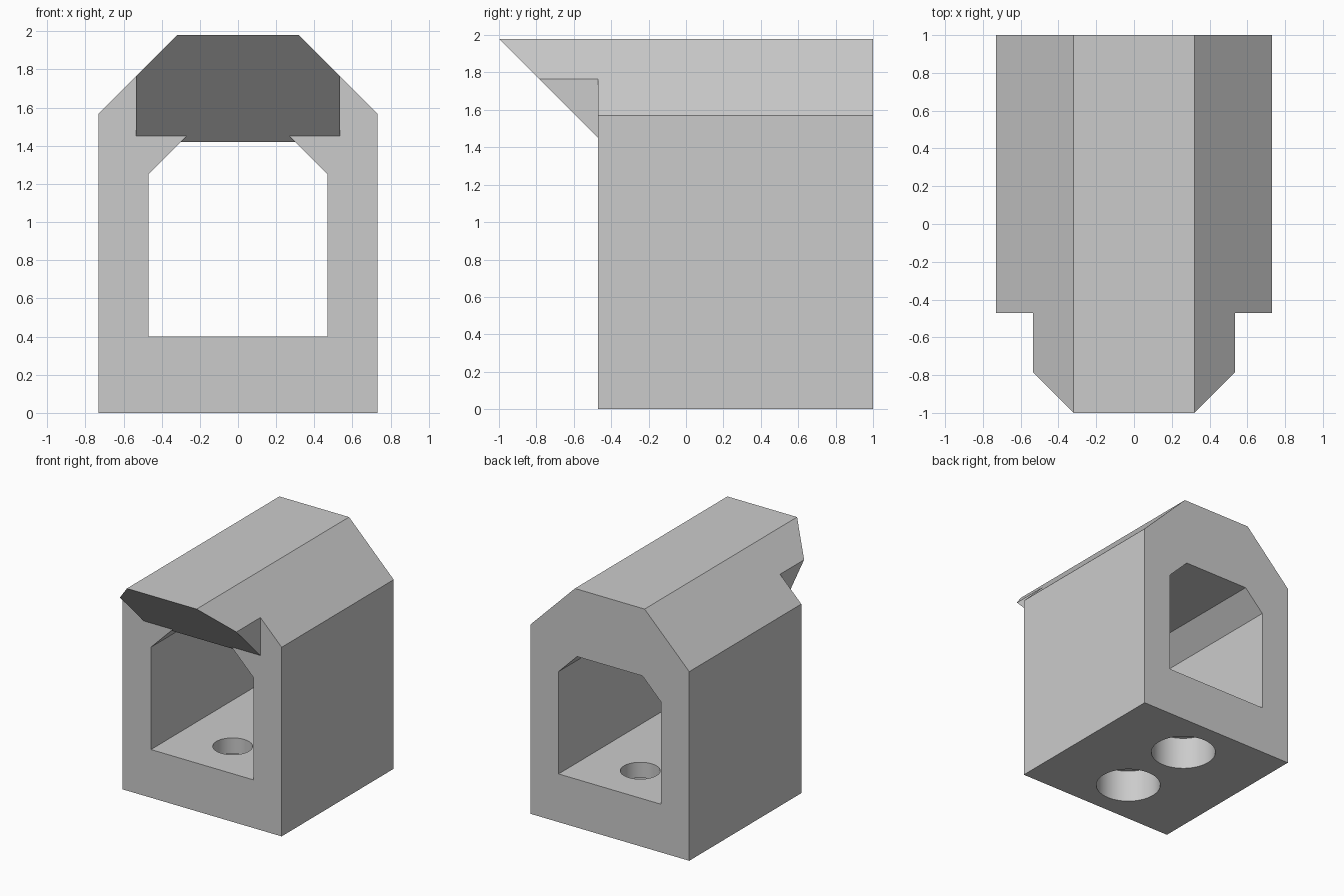
import bpy, bmesh, math

cube = bpy.data.objects.get("Cube")
if cube:
    bpy.data.objects.remove(cube, do_unlink=True)

grey = bpy.data.materials.new("plain grey")
grey.use_nodes = True
colour = (0.6, 0.6, 0.6, 1)
grey.diffuse_color = colour
grey.node_tree.nodes["Principled BSDF"].inputs["Base Color"].default_value = colour


def loft(name, rings):
    """Closed solid through matching rings of points."""
    bm = bmesh.new()
    loops = [[bm.verts.new(p) for p in ring] for ring in rings]
    n = len(loops[0])
    for a, b in zip(loops, loops[1:]):
        for i in range(n):
            j = (i + 1) % n
            bm.faces.new((a[i], a[j], b[j], b[i]))
    bm.faces.new(loops[0])
    bm.faces.new(loops[-1])
    bmesh.ops.recalc_face_normals(bm, faces=bm.faces)
    mesh = bpy.data.meshes.new(name)
    bm.to_mesh(mesh)
    bm.free()
    mesh.materials.append(grey)
    obj = bpy.data.objects.new(name, mesh)
    bpy.context.collection.objects.link(obj)
    return obj


def arch(y, half, base, shoulder, top):
    """Doorway outline with 45 degree shoulders."""
    inner = half - (top - shoulder)
    return [(-half, y, base), (half, y, base), (half, y, shoulder),
            (inner, y, top), (-inner, y, top), (-half, y, shoulder)]


def circle(y, r, z, n=64):
    return [(r * math.cos(t), y + r * math.sin(t), z)
            for t in (math.tau * i / n for i in range(n))]


def cut(cutter):
    cutter.hide_render = True
    mod = body.modifiers.new("cut", "BOOLEAN")
    mod.operation = "DIFFERENCE"
    mod.solver = "EXACT"
    mod.object = cutter
    bpy.context.view_layer.objects.active = body
    bpy.ops.object.modifier_apply(modifier=mod.name)
    bpy.data.objects.remove(cutter, do_unlink=True)


FRONT = -0.47

# Housing with chamfered roof, full length
body = loft("housing", [arch(y, 0.73, 0, 1.57, 1.98) for y in (-1, 1)])

# Sloped underside of the front hood
side = [(-1.1, -0.1), (FRONT, -0.1), (FRONT, 1.45), (-1, 1.98), (-1.1, 2.08)]
cut(loft("hood_cutter", [[(x, y, z) for y, z in side] for x in (-1, 1)]))

# Narrow the hood on both sides
for s in (-1, 1):
    cut(loft("side_cutter", [[(s * x, y, z) for x, y in
             ((0.535, -1.2), (1, -1.2), (1, FRONT), (0.535, FRONT))]
             for z in (1, 2.2)]))

# Tunnel, its ceiling flaring up into the hood slope
cut(loft("tunnel_cutter", [arch(FRONT, 0.47, 0.4, 1.25, 1.45)] +
         [arch(y, 0.47, 0.4, 1.25, 1.42) for y in (FRONT + 0.03, 1.1)]))

# Two counterbored screw holes in the floor
for y in (-0.07, 0.6):
    cut(loft("screw_hole_cutter", [circle(y, r, z) for r, z in
             ((0.25, -0.1), (0.25, 0.27), (0.15, 0.27), (0.15, 0.5))]))

bpy.ops.object.select_all(action="DESELECT")
body.select_set(True)
bpy.context.view_layer.objects.active = body
bpy.ops.object.shade_smooth_by_angle(angle=math.radians(30))
